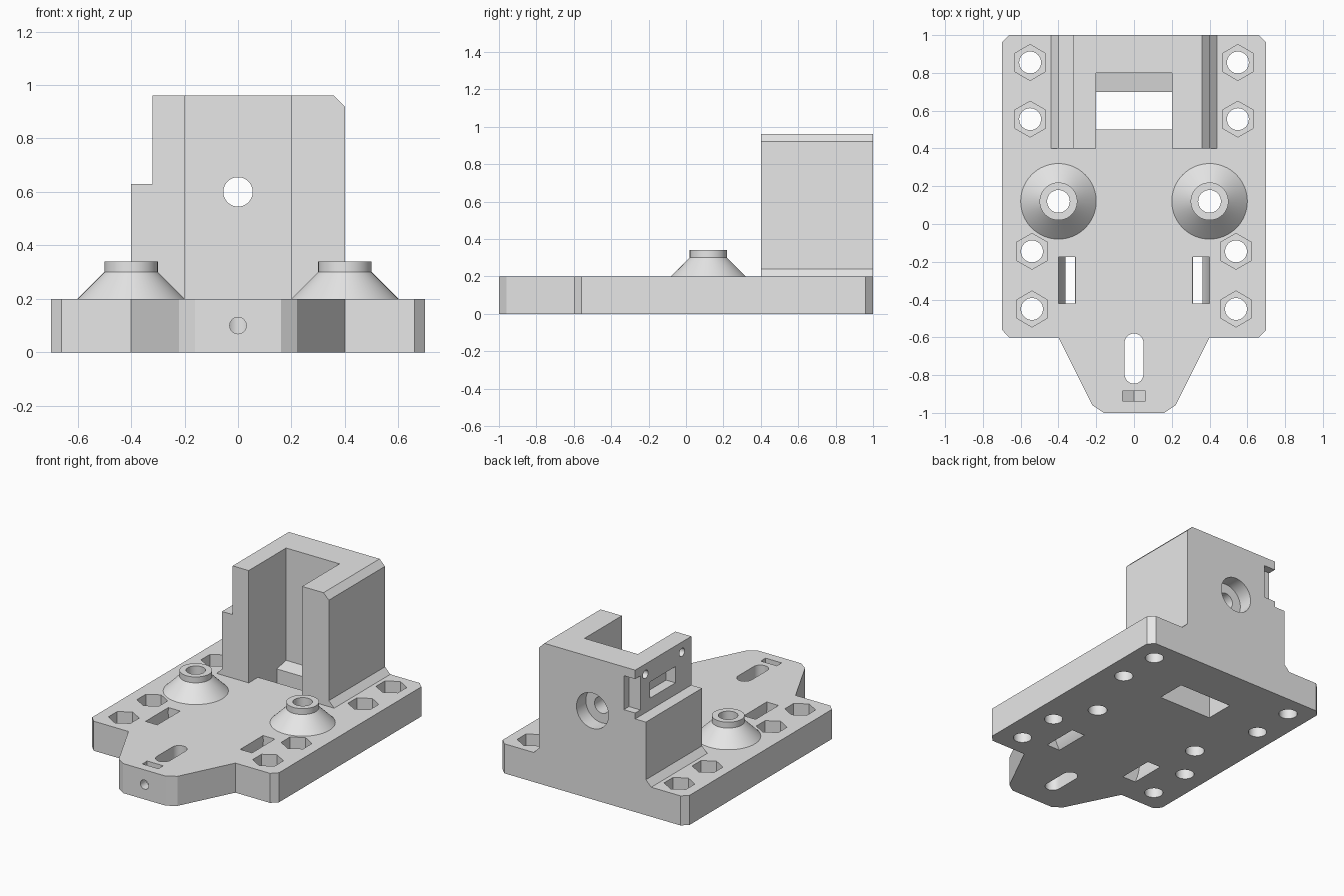
import bpy, bmesh, math

cube = bpy.data.objects.get("Cube")
if cube:
    bpy.data.objects.remove(cube, do_unlink=True)

grey = bpy.data.materials.new("plain grey")
grey.use_nodes = True
grey.diffuse_color = (0.8, 0.8, 0.8, 1)
grey.node_tree.nodes["Principled BSDF"].inputs["Base Color"].default_value = (0.8, 0.8, 0.8, 1)


def finish(name, bm):
    bmesh.ops.recalc_face_normals(bm, faces=bm.faces)
    mesh = bpy.data.meshes.new(name)
    bm.to_mesh(mesh)
    bm.free()
    mesh.materials.append(grey)
    obj = bpy.data.objects.new(name, mesh)
    bpy.context.collection.objects.link(obj)
    return obj


def loft(name, rings):
    """Closed solid through rings that share a point count."""
    bm = bmesh.new()
    loops = [[bm.verts.new(p) for p in ring] for ring in rings]
    n = len(loops[0])
    for low, high in zip(loops, loops[1:]):
        for i in range(n):
            j = (i + 1) % n
            bm.faces.new((low[i], low[j], high[j], high[i]))
    bm.faces.new(loops[0])
    bm.faces.new(loops[-1])
    return finish(name, bm)


def prism(name, pts, axis, start, end):
    """Extrude a flat profile along x, y or z."""
    place = {"x": lambda p, h: (h, p[0], p[1]),
             "y": lambda p, h: (p[0], h, p[1]),
             "z": lambda p, h: (p[0], p[1], h)}[axis]
    return loft(name, [[place(p, h) for p in pts] for h in (start, end)])


def ring(a, b, r, n=48, turn=0.0):
    return [(a + r * math.cos(turn + math.tau * i / n),
             b + r * math.sin(turn + math.tau * i / n)) for i in range(n)]


def rect(a0, a1, b0, b1):
    return [(a0, b0), (a1, b0), (a1, b1), (a0, b1)]


def boolean(target, tool, operation):
    tool.hide_render = True
    mod = target.modifiers.new(tool.name, "BOOLEAN")
    mod.operation = operation
    mod.solver = "EXACT"
    mod.object = tool
    bpy.context.view_layer.objects.active = target
    bpy.ops.object.modifier_apply(modifier=mod.name)
    bpy.data.objects.remove(tool, do_unlink=True)


def cut(target, *args):
    boolean(target, prism(*args), "DIFFERENCE")


# Base plate with clipped corners and tapered tongue
half = [(0.16, -1), (0.22, -0.96), (0.4, -0.6), (0.66, -0.6),
        (0.7, -0.56), (0.7, 0.96), (0.66, 1)]
outline = half + [(-x, y) for x, y in reversed(half)]
body = prism("mount_body", outline, "z", 0, 0.2)

# Upright housing: stepped on one side, chamfered on the other, flared at the foot
profile = [(-0.44, 0.1), (-0.44, 0.2), (-0.4, 0.24), (-0.4, 0.63), (-0.32, 0.63),
           (-0.32, 0.96), (0.36, 0.96), (0.4, 0.92), (0.4, 0.24), (0.44, 0.2), (0.44, 0.1)]
housing = prism("housing", profile, "y", 0.4, 1)
cut(housing, "cavity", rect(-0.2, 0.2, 0.3, 0.8), "z", 0, 1.2)

# Bore and counterbore through the back wall
cut(housing, "back_bore", ring(0, 0.6, 0.055), "y", 0.7, 1.1)
cut(housing, "back_counterbore", ring(0, 0.6, 0.12), "y", 0.9, 1.1)

# Side window, its two screw holes and the corner relief
cut(housing, "side_window", rect(0.57, 0.84, 0.71, 0.82), "x", -0.5, -0.25)
for y in (0.5, 0.89):
    cut(housing, "side_screw_hole", ring(y, 0.89, 0.028, 24), "x", -0.5, -0.25)
cut(housing, "corner_relief", rect(-0.5, -0.235, 0.67, 0.9), "y", 0.945, 1.1)
boolean(body, housing, "UNION")

# Conical bosses with through holes
for side in (-1, 1):
    levels = [(0.15, 0.25), (0.3, 0.1), (0.34, 0.1)]
    boss = loft("boss", [[(x, y, z) for x, y in ring(side * 0.4, 0.12, r, 64)]
                         for z, r in levels])
    boolean(body, boss, "UNION")
    cut(body, "boss_hole", ring(side * 0.4, 0.12, 0.06), "z", -0.1, 0.5)

    # Hexagonal nut pockets over round holes
    for x, y in ((0.55, 0.855), (0.55, 0.555), (0.54, -0.145), (0.54, -0.45)):
        cut(body, "bolt_hole", ring(side * x, y, 0.058, 32), "z", -0.1, 0.3)
        cut(body, "nut_pocket", ring(side * x, y, 0.095, 6, math.pi / 6), "z", 0.1, 0.3)

    # Curved strap slots
    heights = [-0.05 + 0.03 * i for i in range(11)]
    arc = lambda r, zs: [(side * math.sqrt(r * r - (z - 0.17) ** 2), z) for z in zs]
    cut(body, "strap_slot", arc(0.4, heights) + arc(0.312, heights[::-1]), "y", -0.42, -0.175)

# Floor opening with a slightly sloped rear ledge
cut(body, "floor_opening", [(0.5, -0.1), (0.7, -0.1), (0.7, 0.18), (0.8, 0.2), (0.5, 0.3)],
    "x", -0.2, 0.2)

# Rounded slot in the tongue
ends = [(0.05 * math.cos(math.pi * i / 16), 0.05 * math.sin(math.pi * i / 16))
        for i in range(17)]
slot = [(x, y - 0.63) for x, y in ends] + [(-x, -y - 0.795) for x, y in ends]
cut(body, "tongue_slot", slot, "z", -0.1, 0.3)

# Front screw bore and its nut trap
cut(body, "front_bore", ring(0, 0.1, 0.031, 32), "y", -1.1, -0.8)
trap = [(-0.06, 0.3), (-0.06, 0.065), (0, 0.031), (0.06, 0.065), (0.06, 0.3)]
cut(body, "nut_trap", trap, "y", -0.937, -0.885)

bpy.ops.object.select_all(action="DESELECT")
body.select_set(True)
bpy.context.view_layer.objects.active = body
bpy.ops.object.shade_smooth_by_angle(angle=math.radians(25))
